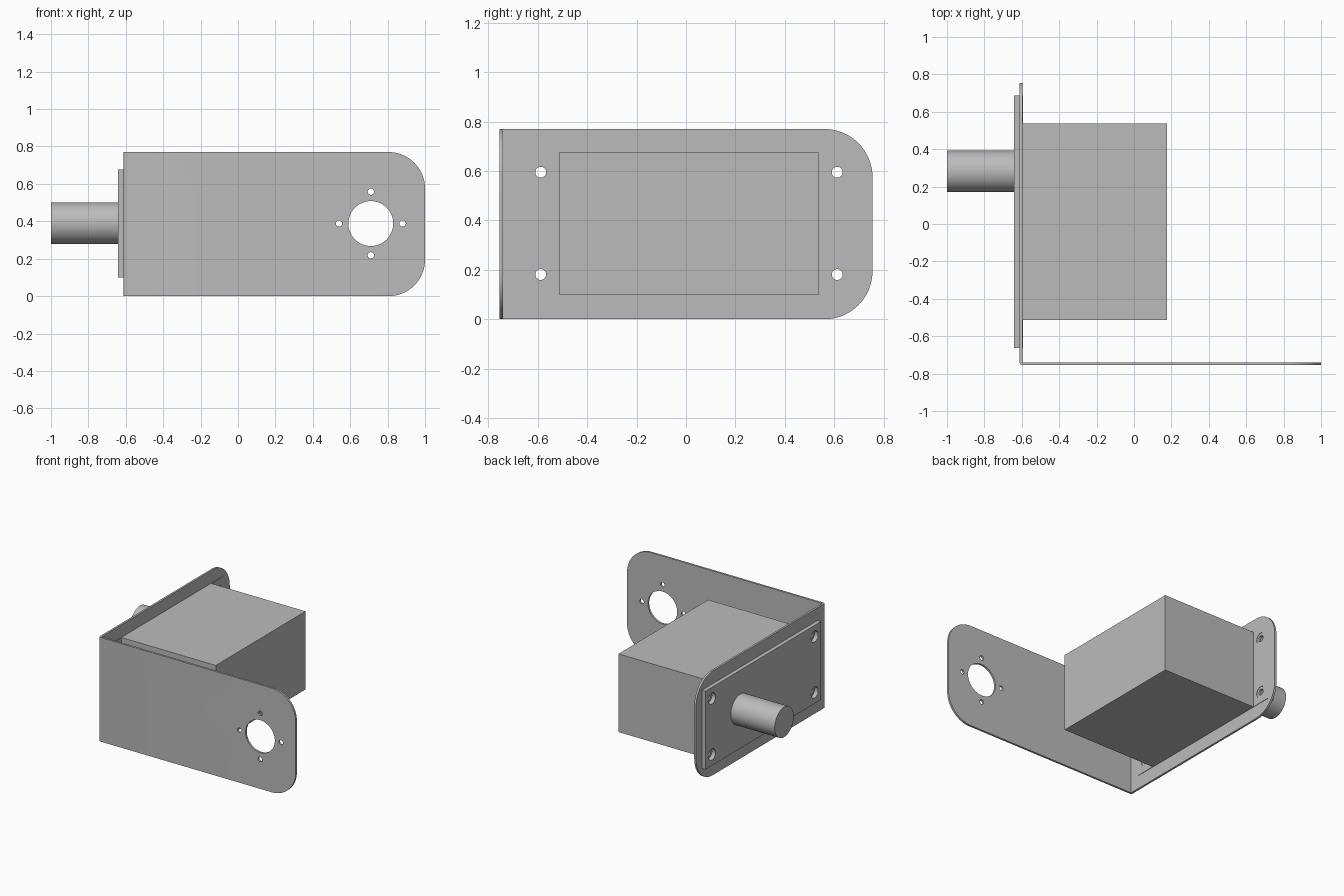
import bpy, bmesh, math
from mathutils import Matrix, Vector

cube = bpy.data.objects.get("Cube")
if cube:
    bpy.data.objects.remove(cube, do_unlink=True)

grey = bpy.data.materials.new("plain_grey")
grey.use_nodes = True
colour = (0.5, 0.5, 0.5, 1)
grey.diffuse_color = colour
grey.node_tree.nodes["Principled BSDF"].inputs["Base Color"].default_value = colour

HEIGHT, THICK, CORNER = 0.77, 0.015, 0.195
MID = HEIGHT / 2
LEFT, FRONT, BACK = -0.611, -0.755, 0.755
MOTOR_Y = 0.012          # centre line of the motor housing
AXES = {"x": Matrix.Rotation(math.pi / 2, 4, "Y"),
        "y": Matrix.Rotation(math.pi / 2, 4, "X")}


def finish(name, bm):
    bmesh.ops.recalc_face_normals(bm, faces=bm.faces)
    mesh = bpy.data.meshes.new(name)
    bm.to_mesh(mesh)
    bm.free()
    mesh.materials.append(grey)
    obj = bpy.data.objects.new(name, mesh)
    bpy.context.collection.objects.link(obj)
    return obj


def activate(obj):
    bpy.ops.object.select_all(action="DESELECT")
    obj.select_set(True)
    bpy.context.view_layer.objects.active = obj


def smooth(obj):
    activate(obj)
    bpy.ops.object.shade_smooth_by_angle(angle=math.radians(30))


def add_cylinder(bm, centre, radius, length, axis, segments=32):
    bmesh.ops.create_cone(bm, cap_ends=True, segments=segments, radius1=radius,
                          radius2=radius, depth=length,
                          matrix=Matrix.Translation(centre) @ AXES[axis])


def box(name, low, high):
    low, high = Vector(low), Vector(high)
    bm = bmesh.new()
    bmesh.ops.create_cube(bm, size=1, matrix=Matrix.Translation((low + high) / 2)
                          @ Matrix.Diagonal((*(high - low), 1)))
    return finish(name, bm)


def drill(obj, holes):
    """Cut (centre, radius, axis) holes through a part."""
    bm = bmesh.new()
    for centre, radius, axis in holes:
        add_cylinder(bm, centre, radius, 0.2, axis, 48)
    cutter = finish("hole_cutter", bm)
    cutter.hide_render = True
    mod = obj.modifiers.new("holes", "BOOLEAN")
    mod.operation, mod.solver, mod.object = "DIFFERENCE", "EXACT", cutter
    activate(obj)
    bpy.ops.object.modifier_apply(modifier=mod.name)
    bpy.data.objects.remove(cutter, do_unlink=True)


# Folded sheet bracket: L profile raised to full height
bm = bmesh.new()
profile = [(LEFT, FRONT), (1, FRONT), (1, FRONT + THICK),
           (LEFT + THICK, FRONT + THICK), (LEFT + THICK, BACK), (LEFT, BACK)]
base = bm.faces.new([bm.verts.new((x, y, 0)) for x, y in profile])
raised = bmesh.ops.extrude_face_region(bm, geom=[base])["geom"]
bmesh.ops.translate(bm, vec=(0, 0, HEIGHT),
                    verts=[v for v in raised if isinstance(v, bmesh.types.BMVert)])


def edges_where(test):
    return [e for e in bm.edges if all(test(v.co) for v in e.verts)]


# Rounded free ends, then the fold itself
ends = [e for e in edges_where(lambda c: c.x > 0.99) + edges_where(lambda c: c.y > 0.75)
        if abs(e.verts[0].co.z - e.verts[1].co.z) < 0.01]
bmesh.ops.bevel(bm, geom=ends, offset=CORNER, segments=16, profile=0.5, affect="EDGES")
fold = edges_where(lambda c: abs(c.x - LEFT) < 0.001 and abs(c.y - FRONT) < 0.001)
bmesh.ops.bevel(bm, geom=fold, offset=THICK * 0.9, segments=5, profile=0.5, affect="EDGES")
bracket = finish("folded_bracket", bm)

# Bearing opening with four screw holes, and the motor mounting holes
bearing = Vector((0.71, FRONT, MID + 0.003))
holes = [(bearing, 0.12, "y")]
for dx, dz in ((1, 0), (-1, 0), (0, 1), (0, -1)):
    holes.append((bearing + Vector((dx, 0, dz)) * 0.17, 0.017, "y"))
mounts = [Vector((LEFT, MOTOR_Y + sy * 0.6, MID + 0.003 + sz * 0.207))
          for sy in (-1, 1) for sz in (-1, 1)]
drill(bracket, holes + [(m, 0.022, "x") for m in mounts])
smooth(bracket)

# Motor: mounting flange, housing and output shaft
low, high = 0.099, 0.677
flange = box("motor_flange", (-0.641, MOTOR_Y - 0.676, low), (-0.593, MOTOR_Y + 0.676, high))
drill(flange, [(m, 0.041, "x") for m in mounts])
smooth(flange)
box("motor_housing", (-0.6, MOTOR_Y - 0.524, low), (0.177, MOTOR_Y + 0.524, high))

bm = bmesh.new()
add_cylinder(bm, ((-1 - 0.63) / 2, 0.281, 0.39), 0.111, 0.37, "x", 64)
smooth(finish("output_shaft", bm))
